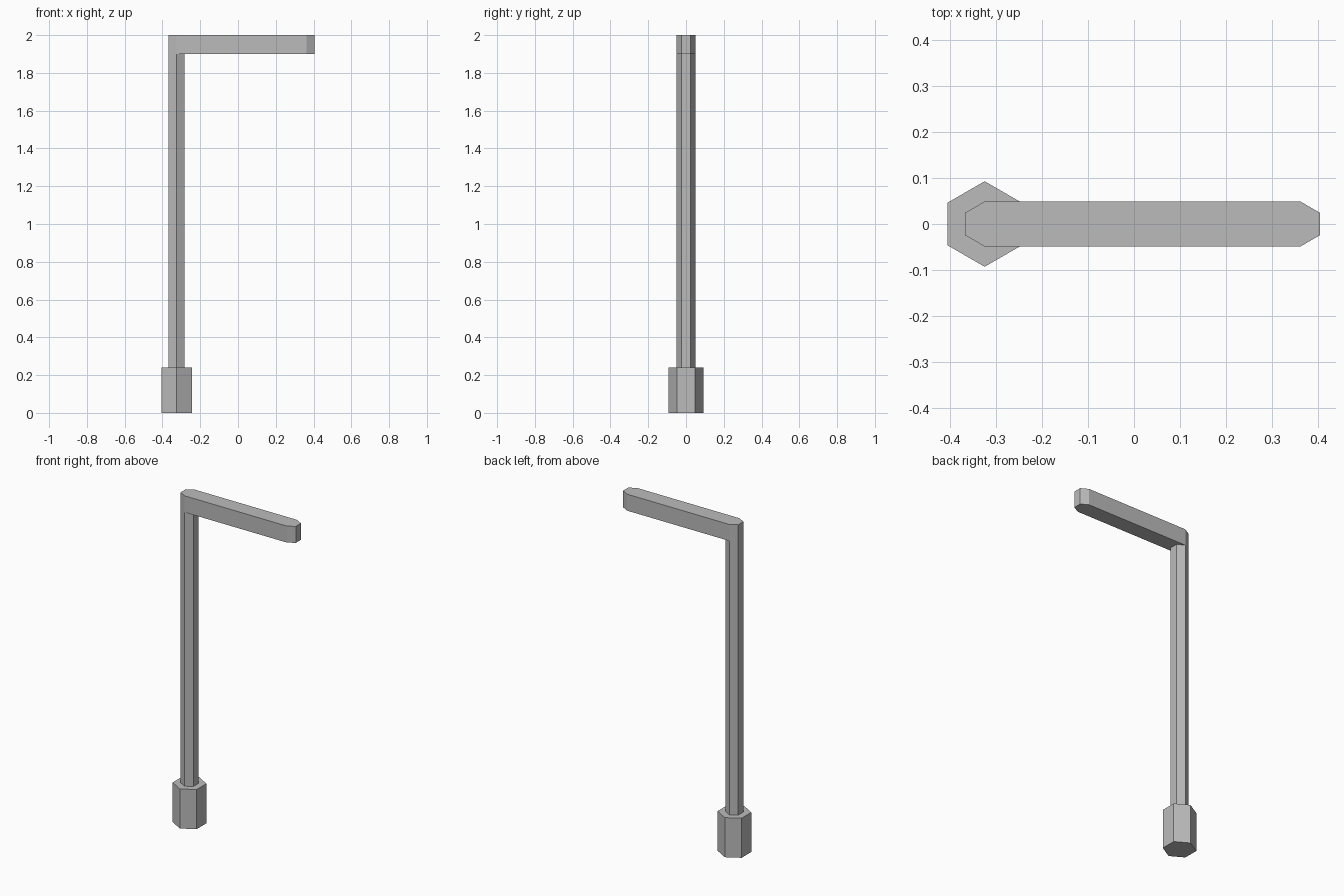
import bpy
import bmesh
from math import radians, sin, cos

cube = bpy.data.objects.get("Cube")
if cube:
    bpy.data.objects.remove(cube, do_unlink=True)

# Plain grey metal
GREY = (0.5, 0.5, 0.5, 1.0)
metal = bpy.data.materials.new("grey_metal")
metal.use_nodes = True
metal.diffuse_color = GREY
metal.node_tree.nodes["Principled BSDF"].inputs["Base Color"].default_value = GREY

POLE_X = -0.325
TIP_X = 0.362
POLE_RADIUS = 0.049


def hexagon(x, radius):
    """Hexagon outline with corners pointing along y, counter-clockwise."""
    angles = [radians(-90 + 60 * i) for i in range(6)]
    return [(x + radius * cos(a), radius * sin(a)) for a in angles]


def prism(name, outline, bottom, top):
    """Extrude a flat outline between two heights."""
    bm = bmesh.new()
    base = bm.faces.new([bm.verts.new((x, y, bottom)) for x, y in outline])
    result = bmesh.ops.extrude_face_region(bm, geom=[base], use_keep_orig=True)
    raised = [v for v in result["geom"] if isinstance(v, bmesh.types.BMVert)]
    bmesh.ops.translate(bm, verts=raised, vec=(0, 0, top - bottom))
    bmesh.ops.recalc_face_normals(bm, faces=bm.faces)
    mesh = bpy.data.meshes.new(name)
    bm.to_mesh(mesh)
    bm.free()
    mesh.materials.append(metal)
    obj = bpy.data.objects.new(name, mesh)
    bpy.context.collection.objects.link(obj)
    return obj


# Hexagonal foot and upright
prism("base", hexagon(POLE_X, 0.093), 0, 0.24)
prism("pole", hexagon(POLE_X, POLE_RADIUS), 0.24, 1.9)

# Horizontal arm: a hexagon stretched along x from the pole to the tip
near = hexagon(POLE_X, POLE_RADIUS)
far = hexagon(TIP_X, POLE_RADIUS)
prism("arm", far[:4] + near[3:] + near[:1], 1.9, 2.0)
